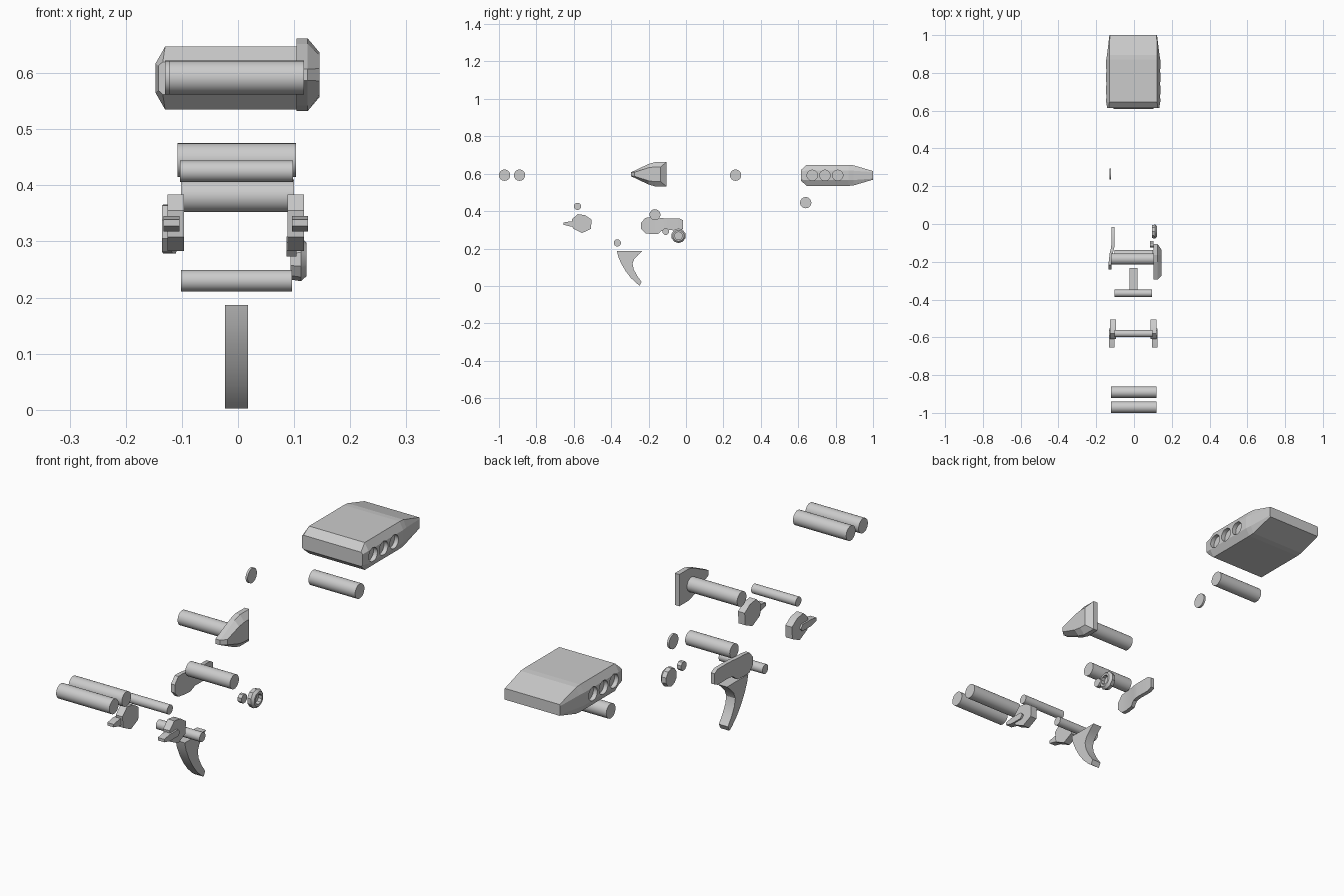
import bpy, bmesh, math
from mathutils import Matrix

if "Cube" in bpy.data.objects:
    bpy.data.objects.remove(bpy.data.objects["Cube"])


def finish(bm, name, smooth=True):
    bmesh.ops.recalc_face_normals(bm, faces=bm.faces)
    me = bpy.data.meshes.new(name)
    bm.to_mesh(me)
    bm.free()
    ob = bpy.data.objects.new(name, me)
    bpy.context.collection.objects.link(ob)
    bpy.ops.object.select_all(action='DESELECT')
    ob.select_set(True)
    bpy.context.view_layer.objects.active = ob
    if smooth:
        bpy.ops.object.shade_smooth_by_angle(angle=math.radians(30))
    return ob


def loft(name, rings, smooth=True):
    """Skin a list of equal-length point rings and cap both ends."""
    bm = bmesh.new()
    vs = [[bm.verts.new(p) for p in r] for r in rings]
    n = len(rings[0])
    for a, b in zip(vs, vs[1:]):
        for i in range(n):
            j = (i + 1) % n
            bm.faces.new((a[i], a[j], b[j], b[i]))
    bm.faces.new(vs[0])
    bm.faces.new(vs[-1])
    return finish(bm, name, smooth)


def plate(name, pts, x0, x1, smooth=True):
    """Extrude a (y, z) profile along x."""
    return loft(name, [[(x, y, z) for y, z in pts] for x in (x0, x1)], smooth)


def pin(name, x0, x1, y, z, r, seg=32):
    bm = bmesh.new()
    m = Matrix.Translation(((x0 + x1) / 2, y, z)) @ Matrix.Rotation(math.pi / 2, 4, 'Y')
    bmesh.ops.create_cone(bm, cap_ends=True, segments=seg, radius1=r, radius2=r,
                          depth=x1 - x0, matrix=m)
    return finish(bm, name)


def turned(name, prof, y, z, seg):
    """Turn an (x, radius) profile around an x axis."""
    rings = []
    for x, r in prof:
        rings.append([(x, y + r * math.cos(t), z + r * math.sin(t))
                      for t in (2 * math.pi * (i + .5) / seg for i in range(seg))])
    return loft(name, rings)


# cross pins
pin('front_pin_a', -.123, .118, -.97, .592, .030)
pin('front_pin_b', -.123, .118, -.89, .592, .030)
pin('selector_pin', -.103, .098, -.58, .425, .019)
pin('trigger_pin', -.102, .096, -.367, .23, .019)
pin('stop_pin', -.102, .100, -.166, .381, .029)
pin('block_pin', -.108, .103, .64, .445, .030)
pin('end_cap', -.130, -.121, .265, .592, .030)

# faceted block with round recesses along both sides
cx, cz = -.004, .591
rings = []
for y, wt, ht, wo, ho in ((.615, .130, .029, .138, .022), (.645, .126, .056, .143, .026),
                          (.87, .126, .056, .143, .026), (.895, .126, .054, .139, .025),
                          (1.0, .124, .023, .126, .017)):
    rings.append([(cx + a, y, cz + b) for a, b in (
        (wt, ht), (wo, ho), (wo, -ho), (wt, -ht), (-wt, -ht), (-wo, -ho), (-wo, ho), (-wt, ht))])
block = loft('rear_block', rings, False)
for side in (-1, 1):
    for y in (.675, .743, .811):
        xa, xb = sorted((cx + side * .125, cx + side * .2))
        cutter = pin('cutter', xa, xb, y, cz, .028, 24)
        cutter.hide_render = True
        mod = block.modifiers.new('recess', 'BOOLEAN')
        mod.object = cutter
        mod.solver = 'EXACT'
        bpy.context.view_layer.objects.active = block
        bpy.ops.object.modifier_apply(modifier=mod.name)
        bpy.data.objects.remove(cutter)

# bolt lever: tapered head on a shaft
head = [(-.295, .607), (-.20, .652), (-.165, .662), (-.105, .662),
        (-.105, .532), (-.165, .532), (-.20, .542), (-.295, .587)]
face = [(-.275, .608), (-.20, .632), (-.165, .637), (-.135, .637),
        (-.135, .557), (-.165, .557), (-.20, .562), (-.275, .586)]
loft('lever_head', [[(x, y, z) for y, z in p]
                    for x, p in ((.104, head), (.124, head), (.145, face))], False)
pin('lever_shaft', -.123, .106, -.185, .592, .030)

# selector pair: faceted hub with a thumb tab on the outer side
hub = [(-.61, .355), (-.58, .384), (-.54, .378), (-.505, .355),
       (-.508, .305), (-.555, .283), (-.605, .308)]
tab = [(-.655, .327), (-.62, .318), (-.565, .318), (-.552, .331),
       (-.565, .345), (-.62, .345), (-.655, .339)]
for side, nm in ((-1, 'left'), (1, 'right')):
    off = -.004
    for part, pts, a, b in (('hub', hub, .092, .122), ('tab', tab, .100, .129)):
        plate(f'selector_{part}_{nm}', pts, off + side * a, off + side * b)

# stop lever: side profile with a sideways jog between the paddle and the arm
jog = [(-.24, .305, .338, -.135), (-.217, .281, .364, -.135), (-.19, .278, .366, -.133),
       (-.15, .278, .364, -.128), (-.128, .296, .362, -.122), (-.10, .298, .361, -.119),
       (-.035, .297, .361, -.119), (-.015, .306, .350, -.119)]
loft('stop_lever', [[(x, y, z0), (x + .017, y, z0), (x + .017, y, z1), (x, y, z1)]
                    for y, z0, z1, x in jog])

# release button with a recessed face, and its small retaining nut
turned('release_button', [(.094, .036), (.112, .039), (.122, .030), (.122, .021), (.106, .021)],
       -.04, .268, 10)
turned('button_nut', [(.086, .019), (.104, .019)], -.108, .291, 8)

# trigger
plate('trigger', [(-.37, .187), (-.362, .155), (-.345, .117), (-.322, .078), (-.295, .043),
                  (-.265, .014), (-.248, .002), (-.238, .022), (-.262, .055), (-.28, .09),
                  (-.286, .12), (-.276, .145), (-.255, .167), (-.232, .187)], -.023, .018)
